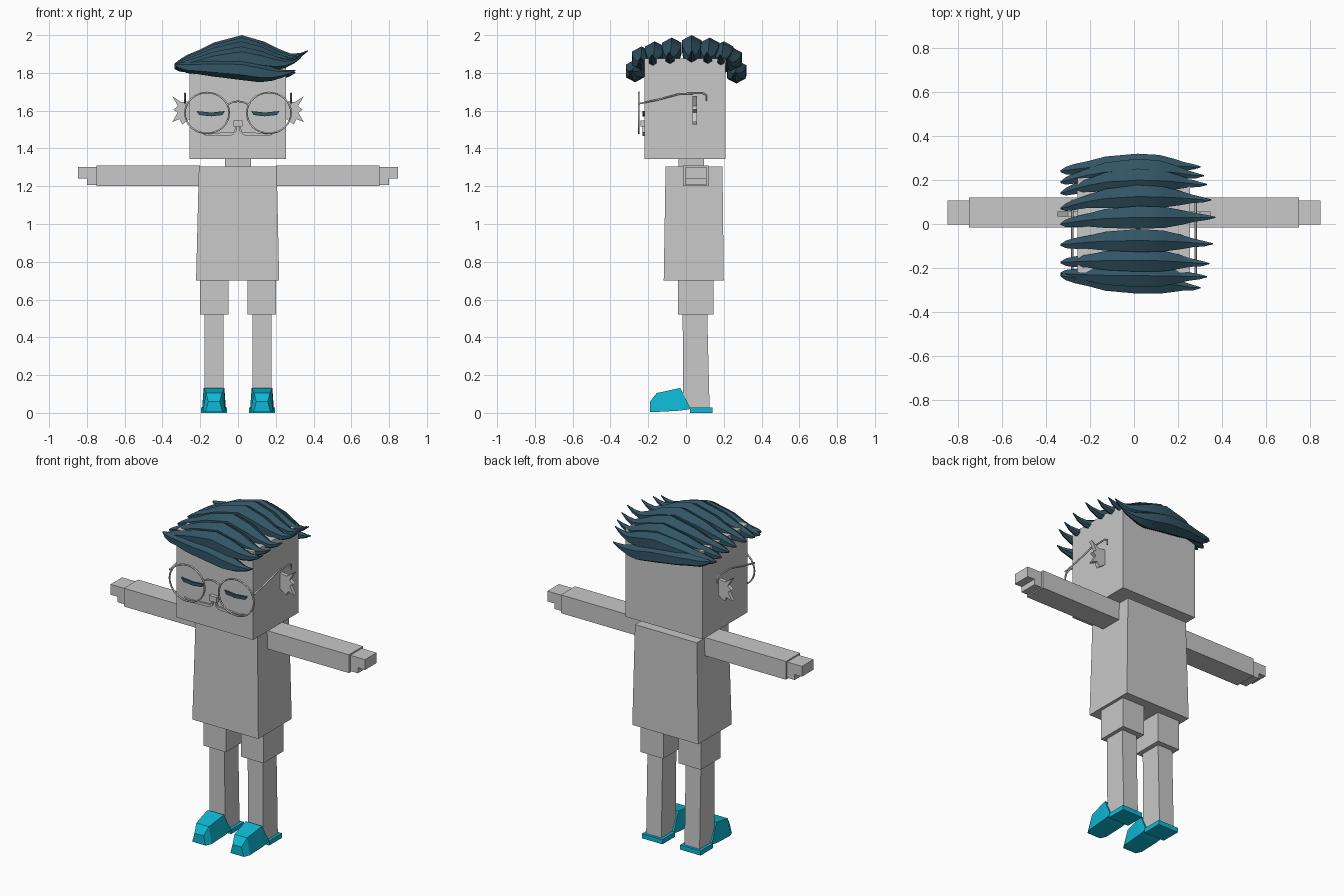
import bpy, bmesh, math
from mathutils import Vector

cube = bpy.data.objects.get("Cube")
if cube:
    bpy.data.objects.remove(cube, do_unlink=True)


def material(name, rgb):
    m = bpy.data.materials.new(name)
    m.use_nodes = True
    m.diffuse_color = (*rgb, 1)
    m.node_tree.nodes["Principled BSDF"].inputs["Base Color"].default_value = (*rgb, 1)
    return m


GREY = material("light grey", (0.58, 0.58, 0.58))
HAIR = material("dark slate blue", (0.032, 0.09, 0.13))
CYAN = material("bright cyan", (0.004, 0.48, 0.66))


def finish(name, bm, mat, smooth=False):
    bmesh.ops.recalc_face_normals(bm, faces=bm.faces)
    mesh = bpy.data.meshes.new(name)
    bm.to_mesh(mesh)
    bm.free()
    mesh.materials.append(mat)
    ob = bpy.data.objects.new(name, mesh)
    bpy.context.collection.objects.link(ob)
    if smooth:
        bpy.ops.object.select_all(action='DESELECT')
        ob.select_set(True)
        bpy.context.view_layer.objects.active = ob
        bpy.ops.object.shade_smooth_by_angle(angle=math.radians(40))
    return ob


def loft(name, rings, mat, smooth=False):
    """Skin a list of equal-length rings and cap both ends."""
    bm = bmesh.new()
    loops = [[bm.verts.new(p) for p in ring] for ring in rings]
    for a, b in zip(loops, loops[1:]):
        for i in range(len(a)):
            j = (i + 1) % len(a)
            bm.faces.new((a[i], a[j], b[j], b[i]))
    bm.faces.new(loops[0])
    bm.faces.new(loops[-1])
    return finish(name, bm, mat, smooth)


def rect(x0, x1, y0, y1, z):
    return [(x0, y0, z), (x1, y0, z), (x1, y1, z), (x0, y1, z)]


def box(name, x, y, z, mat=GREY, top_x=None, top_y=None):
    return loft(name, [rect(*x, *y, z[0]), rect(*(top_x or x), *(top_y or y), z[1])], mat)


def plate(name, outline, y0, y1, mat=GREY):
    """Extrude an (x, z) outline along y."""
    return loft(name, [[(x, y, z) for x, z in outline] for y in (y0, y1)], mat)


def wire(name, points, radius, closed=False):
    cu = bpy.data.curves.new(name, 'CURVE')
    cu.dimensions = '3D'
    cu.bevel_depth = radius
    cu.bevel_resolution = 1
    cu.use_fill_caps = True
    sp = cu.splines.new('POLY')
    sp.points.add(len(points) - 1)
    for p, co in zip(sp.points, points):
        p.co = (*co, 1)
    sp.use_cyclic_u = closed
    cu.materials.append(GREY)
    ob = bpy.data.objects.new(name, cu)
    bpy.context.collection.objects.link(ob)
    bpy.ops.object.select_all(action='DESELECT')
    ob.select_set(True)
    bpy.context.view_layer.objects.active = ob
    bpy.ops.object.convert(target='MESH')


# Head, neck and torso
box("head", (-0.257, 0.255), (-0.22, 0.21), (1.345, 1.875))
box("neck", (-0.07, 0.07), (-0.04, 0.095), (1.29, 1.36))
box("torso", (-0.222, 0.218), (-0.118, 0.2), (0.7, 1.305),
    top_x=(-0.207, 0.205), top_y=(-0.108, 0.193))

for s, side in ((1, "left"), (-1, "right")):
    def span(a, b):
        return tuple(sorted((s * a, s * b)))

    # Arm and hand
    box(side + "_arm", span(0.2, 0.75), (-0.015, 0.12), (1.2, 1.31))
    box(side + "_hand", span(0.74, 0.848), (-0.002, 0.108), (1.24, 1.302))
    box(side + "_thumb", span(0.74, 0.8), (-0.002, 0.108), (1.207, 1.24))

    # Trouser leg and shin
    box(side + "_trouser_leg", span(0.05, 0.2), (-0.043, 0.145), (0.52, 0.72))
    box(side + "_shin", span(0.077, 0.178), (-0.014, 0.125), (0.02, 0.54),
        top_y=(-0.018, 0.112))

    # Shoe: sections along y as (y, bottom half width, top half width, z0, z1)
    c = s * 0.127
    sections = [(-0.19, 0.045, 0.03, 0.005, 0.06), (-0.155, 0.06, 0.042, 0.005, 0.105),
                (-0.03, 0.063, 0.055, 0.012, 0.132), (0.02, 0.063, 0.062, 0.02, 0.032)]
    loft(side + "_shoe", [[(c - b, y, z0), (c + b, y, z0), (c + t, y, z1), (c - t, y, z1)]
                          for y, b, t, z0, z1 in sections], CYAN)
    box(side + "_heel", (c - 0.068, c + 0.068), (0.02, 0.14), (0, 0.028), CYAN)

    # Jagged ear
    ear = [(0.25, 1.65), (0.3, 1.645), (0.348, 1.677), (0.318, 1.625), (0.342, 1.605),
           (0.32, 1.59), (0.348, 1.54), (0.31, 1.555), (0.295, 1.527), (0.25, 1.56)]
    plate(side + "_ear", [(s * x, z) for x, z in ear], 0.035, 0.058)

    # Closed eyelid
    lid = [(0.07, 1.598), (0.14, 1.59), (0.22, 1.598), (0.205, 1.577), (0.14, 1.57), (0.082, 1.577)]
    plate(side + "_eyelid", [(s * x, z) for x, z in lid], -0.229, -0.219, HAIR)

    # Moustache half
    tache = [(0.008, 1.525), (0.022, 1.488), (0.17, 1.478), (0.198, 1.486),
             (0.17, 1.466), (0.03, 1.47), (0.008, 1.49)]
    plate(side + "_moustache", [(s * x, z) for x, z in tache], -0.23, -0.219)

    # Glasses rim and temple
    ring = [2 * math.pi * i / 32 for i in range(32)]
    wire(side + "_rim", [(s * 0.164 + 0.117 * math.cos(a), -0.25, 1.588 + 0.108 * math.sin(a))
                         for a in ring], 0.005, True)
    temple = [(-0.25, 1.637), (-0.14, 1.66), (-0.03, 1.69), (0.09, 1.692), (0.107, 1.682), (0.107, 1.652)]
    wire(side + "_temple", [(s * 0.281, y, z) for y, z in temple], 0.005)

# Nose and glasses bridge
box("nose", (-0.025, 0.025), (-0.242, -0.215), (1.515, 1.548))
wire("bridge", [(x, -0.25, 1.65 - 6 * x * x) for x in (-0.055, -0.03, 0, 0.03, 0.055)], 0.005)

# Hair locks: path of (x, drop below the peak, half width, half height)
PATH = [(-0.335, 0.15, 0.004, 0.005), (-0.31, 0.13, 0.02, 0.018), (-0.27, 0.105, 0.028, 0.03),
        (-0.21, 0.08, 0.034, 0.035), (-0.13, 0.04, 0.05, 0.045), (0.02, 0, 0.06, 0.055),
        (0.14, 0.035, 0.055, 0.05), (0.22, 0.075, 0.038, 0.036), (0.28, 0.098, 0.022, 0.022),
        (0.33, 0.095, 0.014, 0.012), (0.37, 0.08, 0.003, 0.003)]


def lock(name, y_left, y_mid, y_right, peak, bend, reach, tilt):
    rings = []
    for x, drop, w, h in PATH:
        end = min(1, abs(x) / 0.33) ** 2
        y = y_mid + ((y_left if x < 0 else y_right) - y_mid) * end
        z = peak - drop * bend - tilt * (x + 0.2) - h
        px = x * reach if x > 0 else x
        rings.append([(px, y + w * math.cos(a), z + h * math.sin(a))
                      for a in (math.radians(90 + 60 * i) for i in range(6))])
    loft(name, rings, HAIR, True)


LOCKS = [(-0.235, -0.265, -0.29, 1.89, 0.35, 0.82, 0.08),
         (-0.225, -0.235, -0.24, 1.94, 0.7, 0.9, 0),
         (-0.175, -0.165, -0.18, 1.967, 0.85, 0.93, 0),
         (-0.095, -0.075, -0.09, 1.987, 0.95, 0.97, 0),
         (0.0, 0.03, 0.03, 2.0, 1, 1, 0),
         (0.07, 0.125, 0.11, 1.987, 0.95, 0.95, 0),
         (0.14, 0.2, 0.18, 1.967, 0.85, 0.9, 0),
         (0.19, 0.245, 0.22, 1.935, 0.7, 0.86, 0),
         (0.24, 0.268, 0.26, 1.89, 0.35, 0.82, 0.1)]
for i, args in enumerate(LOCKS):
    lock("hair_lock_%d" % (i + 1), *args)
